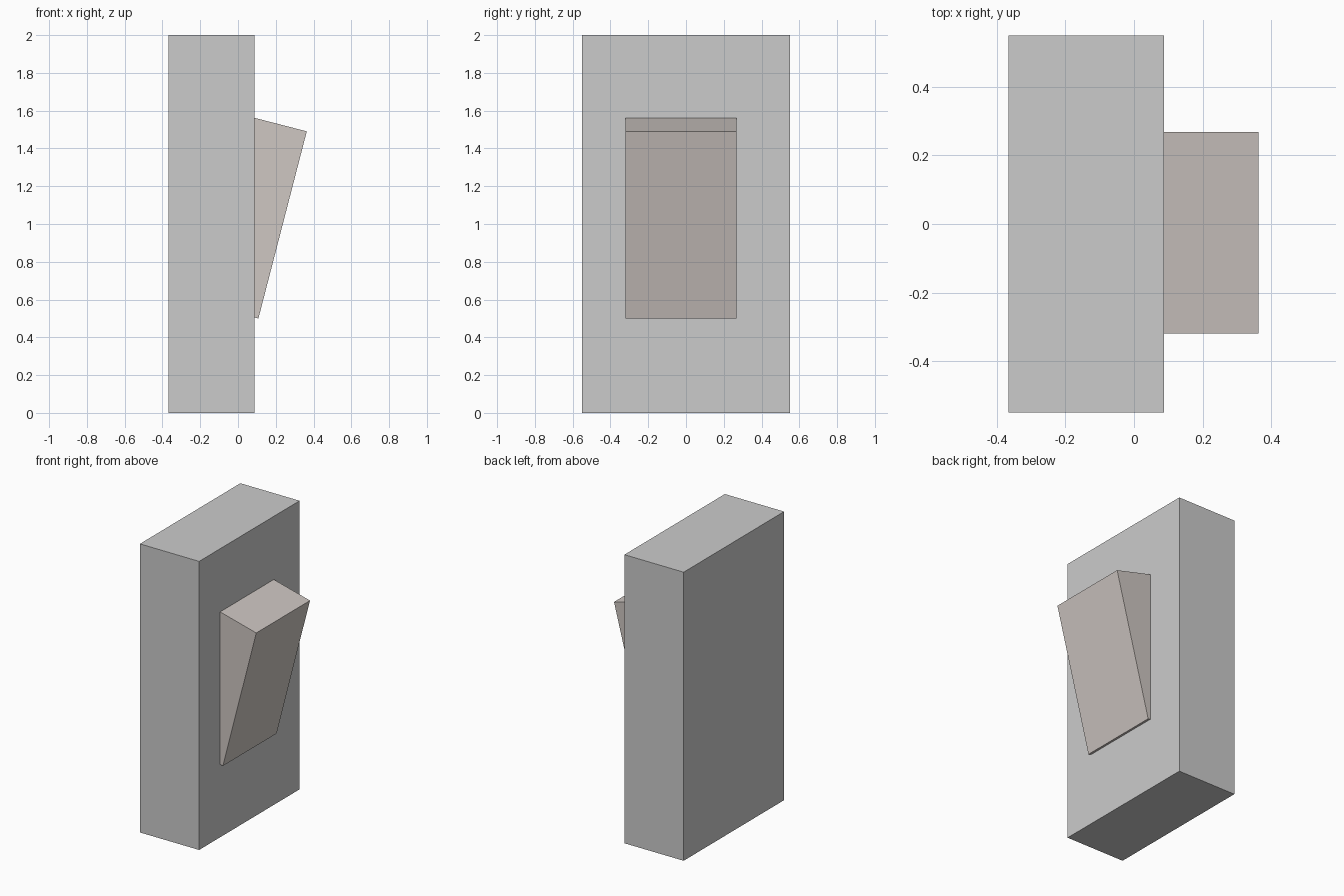
import bpy
from math import radians
from mathutils import Matrix, Vector

if "Cube" in bpy.data.objects:
    bpy.data.objects.remove(bpy.data.objects["Cube"])


def box(name, lo, hi, matrix=None):
    """Box between two corners, optionally moved by a matrix."""
    lo, hi = Vector(lo), Vector(hi)
    bpy.ops.mesh.primitive_cube_add(size=1)
    ob = bpy.context.object
    ob.name = name
    size = hi - lo
    m = Matrix.Translation((lo + hi) / 2) @ Matrix.Diagonal((*size, 1))
    ob.data.transform(matrix @ m if matrix else m)
    return ob


# Wall plate body
box("switch_body", (-0.367, -0.55, 0), (0.087, 0.55, 2))

# Tilted rocker, pivoted on its lower front edge, sunk into the body
tilt = Matrix.Translation((0.108, 0, 0.5)) @ Matrix.Rotation(radians(14.5), 4, 'Y')
rocker = box("rocker", (-0.35, -0.32, 0), (0, 0.268, 1.023), tilt)

mat = bpy.data.materials.new("warm_grey")
mat.diffuse_color = (0.62, 0.57, 0.54, 1)
mat.use_nodes = True
mat.node_tree.nodes["Principled BSDF"].inputs["Base Color"].default_value = mat.diffuse_color
rocker.data.materials.append(mat)
